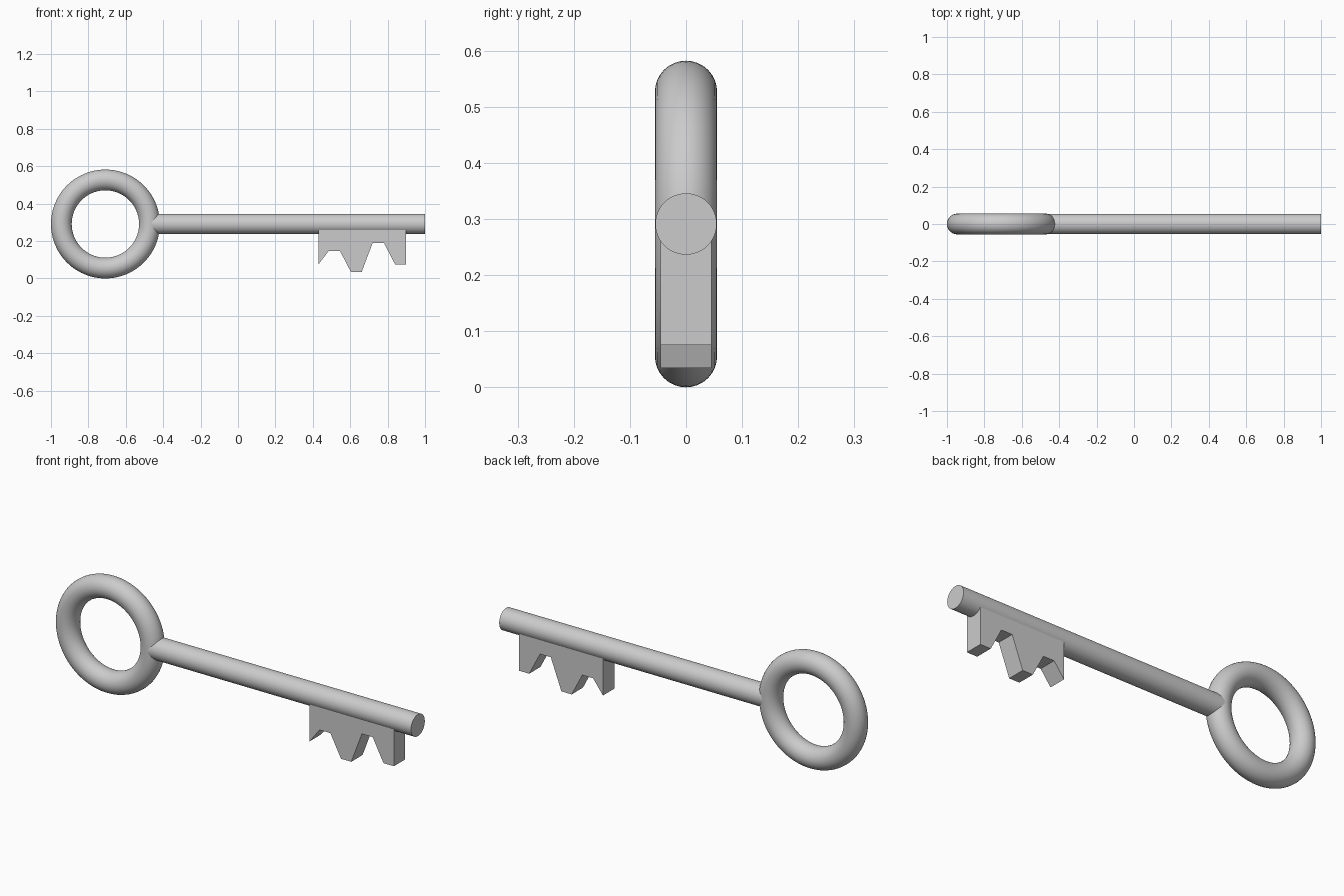
import bpy, bmesh, math

if "Cube" in bpy.data.objects:
    bpy.data.objects.remove(bpy.data.objects["Cube"])

Z = 0.291  # height of the key's centre line


def smooth(obj):
    bpy.ops.object.select_all(action='DESELECT')
    obj.select_set(True)
    bpy.context.view_layer.objects.active = obj
    bpy.ops.object.shade_smooth_by_angle(angle=math.radians(30))


# Ring handle
bpy.ops.mesh.primitive_torus_add(
    major_radius=0.2355, minor_radius=0.0555, major_segments=96, minor_segments=32,
    location=(-0.709, 0, Z), rotation=(math.pi / 2, 0, 0))
bow = bpy.context.object
bow.name = "bow_ring"
smooth(bow)

# Round shaft, starting inside the ring tube
x0, x1 = -0.474, 1.0
bpy.ops.mesh.primitive_cylinder_add(
    vertices=64, radius=0.0547, depth=x1 - x0,
    location=((x0 + x1) / 2, 0, Z), rotation=(0, math.pi / 2, 0))
shaft = bpy.context.object
shaft.name = "shaft"
smooth(shaft)

# Toothed bit: flat profile extruded through y
profile = [(0.43, Z), (0.43, 0.075), (0.485, 0.147), (0.545, 0.147),
           (0.604, 0.034), (0.661, 0.034), (0.72, 0.19), (0.78, 0.19),
           (0.84, 0.075), (0.898, 0.075), (0.898, Z)]
half = 0.045
bm = bmesh.new()
face = bm.faces.new([bm.verts.new((x, -half, z)) for x, z in profile])
ext = bmesh.ops.extrude_face_region(bm, geom=[face])
bmesh.ops.translate(bm, vec=(0, 2 * half, 0),
                    verts=[g for g in ext["geom"] if isinstance(g, bmesh.types.BMVert)])
bmesh.ops.recalc_face_normals(bm, faces=bm.faces)
mesh = bpy.data.meshes.new("bit_teeth")
bm.to_mesh(mesh)
bm.free()
bpy.context.collection.objects.link(bpy.data.objects.new("bit_teeth", mesh))
